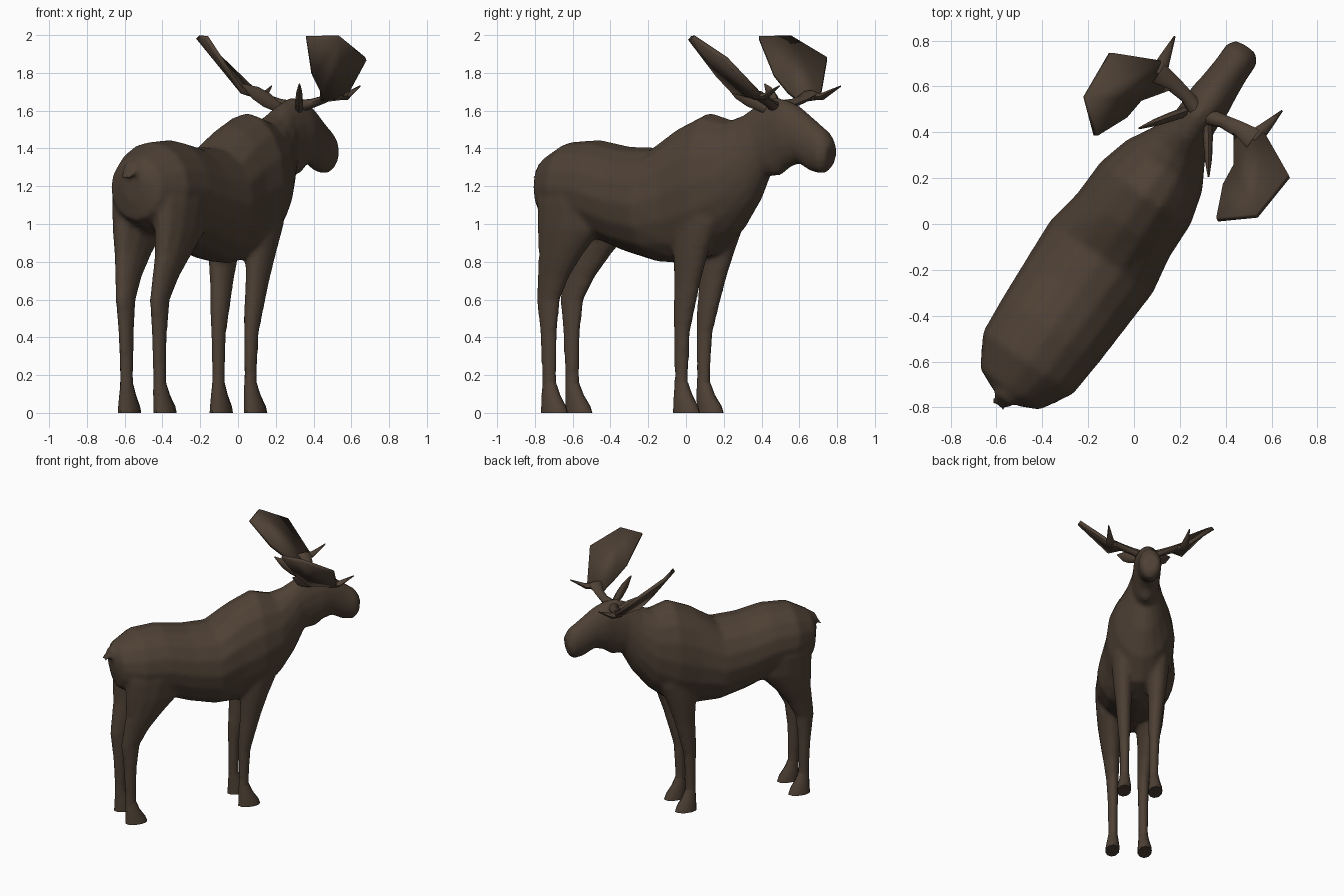
import bpy, bmesh, math
from mathutils import Vector

if "Cube" in bpy.data.objects:
    bpy.data.objects.remove(bpy.data.objects["Cube"])

coat = bpy.data.materials.new("dark brown coat")
coat.diffuse_color = (0.078, 0.053, 0.036, 1)
coat.use_nodes = True
coat.node_tree.nodes["Principled BSDF"].inputs["Base Color"].default_value = coat.diffuse_color

# The animal stands turned: s runs forward, t to its left
ANG = math.radians(55.3)
F = Vector((math.cos(ANG), math.sin(ANG), 0))
L = Vector((-math.sin(ANG), math.cos(ANG), 0))
Z = Vector((0, 0, 1))


def P(s, t, z):
    return F * s + L * (t + 0.035) + Z * z


def loft(bm, rings, n=12):
    """Closed tube through rings of (centre, half axis u, half axis v)."""
    loops = []
    for c, u, v in rings:
        loops.append([bm.verts.new(c + u * math.cos(2 * math.pi * i / n)
                                   + v * math.sin(2 * math.pi * i / n)) for i in range(n)])
    for a, b in zip(loops, loops[1:]):
        for i in range(n):
            j = (i + 1) % n
            bm.faces.new((a[i], a[j], b[j], b[i]))
    bm.faces.new(loops[0])
    bm.faces.new(loops[-1])


def finish(bm, name, angle=50):
    bmesh.ops.recalc_face_normals(bm, faces=bm.faces)
    me = bpy.data.meshes.new(name)
    bm.to_mesh(me)
    bm.free()
    ob = bpy.data.objects.new(name, me)
    bpy.context.collection.objects.link(ob)
    me.materials.append(coat)
    bpy.ops.object.select_all(action='DESELECT')
    ob.select_set(True)
    bpy.context.view_layer.objects.active = ob
    bpy.ops.object.shade_smooth_by_angle(angle=math.radians(angle))
    return ob


# Torso, neck and head: bottom s, bottom z, top s, top z, half width
spine = [(-.93, 1.12, -.95, 1.30, .07), (-.90, 1.02, -.90, 1.36, .16),
         (-.76, .95, -.76, 1.435, .24), (-.58, .92, -.58, 1.445, .255),
         (-.39, .85, -.39, 1.41, .265), (-.20, .80, -.20, 1.405, .275),
         (-.03, .79, -.03, 1.52, .245), (.15, .83, .13, 1.59, .24),
         (.30, .95, .27, 1.55, .20), (.42, 1.10, .36, 1.58, .14),
         (.50, 1.25, .44, 1.63, .10), (.58, 1.255, .54, 1.67, .095),
         (.64, 1.30, .62, 1.66, .098), (.71, 1.32, .70, 1.625, .088),
         (.79, 1.275, .81, 1.545, .08), (.865, 1.265, .885, 1.49, .08),
         (.90, 1.30, .92, 1.43, .055)]
body = bmesh.new()
loft(body, [((P(a, 0, b) + P(c, 0, d)) / 2, L * w,
             (P(c, 0, d) - P(a, 0, b)) / 2) for a, b, c, d, w in spine], 16)

# Legs: s, t, z, half length, half width
front_leg = [(.018, .103, .08, .042, .036), (.018, .103, .2, .038, .033),
             (.022, .105, .42, .045, .038), (.035, .108, .52, .058, .046),
             (.065, .115, .7, .078, .056), (.09, .12, .85, .105, .07),
             (.12, .12, 1.0, .14, .085), (.15, .12, 1.25, .15, .09)]
hind_leg = [(-.83, .107, .08, .045, .036), (-.832, .107, .2, .04, .034),
            (-.835, .107, .42, .048, .037), (-.835, .11, .6, .07, .044),
            (-.795, .12, .72, .095, .056), (-.74, .13, .84, .135, .074),
            (-.68, .135, .97, .2, .095), (-.66, .135, 1.12, .22, .11),
            (-.66, .12, 1.28, .2, .1)]
for leg in (front_leg, hind_leg):
    for side in (1, -1):
        loft(body, [(P(s, side * t, z), F * a, L * b) for s, t, z, a, b in leg])

# Tail stub
loft(body, [(P(-.88, 0, 1.32), L * .05, Z * .04), (P(-.95, 0, 1.295), L * .05, Z * .035),
            (P(-1.0, 0, 1.24), L * .04, (Z + F) * .022)], 8)
body_ob = finish(body, "body", 60)

# Blend the overlapping masses into one skin
rm = body_ob.modifiers.new("blend", 'REMESH')
rm.mode = 'VOXEL'
rm.voxel_size = 0.015
rm.use_smooth_shade = True
sm = body_ob.modifiers.new("soften", 'SMOOTH')
sm.factor = 0.5
sm.iterations = 6

# Hooves flare forward from the ankle to a flat sole
hoof = [(.037, 0, .082, .05), (.032, .035, .074, .049),
        (.012, .095, .053, .041), (0, .16, .037, .032)]
for label, leg in (("front", front_leg), ("hind", hind_leg)):
    for side, where in ((1, "left"), (-1, "right")):
        bm = bmesh.new()
        s, t = leg[0][:2]
        loft(bm, [(P(s + d, side * (t + d * .2), z), F * a, L * b)
                  for d, z, a, b in hoof], 10)
        finish(bm, f"{label}_{where}_hoof")

# Antler palm outline: s, t, z
palm = [(.222, .322, 1.985), (.335, .455, 1.99), (.557, .472, 1.875), (.655, .268, 1.668),
        (.60, .15, 1.652), (.456, .252, 1.70), (.36, .262, 1.79)]
for side, where in ((1, "left"), (-1, "right")):
    bm = bmesh.new()
    bm.faces.new([bm.verts.new(P(s, side * t, z)) for s, t, z in palm])
    ob = finish(bm, where + "_antler_palm", 20)
    sol = ob.modifiers.new("thickness", 'SOLIDIFY')
    sol.thickness = 0.026
    sol.offset = 0

    # Antler beam from skull to palm, and the forward tine
    bm = bmesh.new()
    loft(bm, [(P(.565, side * .03, 1.62), F * .04, Z * .035),
              (P(.59, side * .10, 1.637), F * .03, Z * .026),
              (P(.60, side * .17, 1.658), F * .036, Z * .022),
              (P(.60, side * .25, 1.69), F * .05, Z * .018)], 8)
    finish(bm, where + "_antler_beam")
    bm = bmesh.new()
    loft(bm, [(P(.60, side * .25, 1.675), L * .04, Z * .022),
              (P(.67, side * .265, 1.675), L * .026, Z * .02),
              (P(.775, side * .285, 1.73), L * .004, Z * .004)], 6)
    finish(bm, where + "_antler_tine")

    # Ear: flattened leaf pointing back and out
    bm = bmesh.new()
    base, tip = P(.53, side * .06, 1.61), P(.355, side * .185, 1.74)
    axis = (tip - base).normalized()
    flat = axis.cross(L * side + F * .6).normalized()
    thin = axis.cross(flat)
    loft(bm, [(base.lerp(tip, k), flat * w, thin * h) for k, w, h in
              ((0, .025, .022), (.35, .04, .02), (.65, .036, .016), (1, .004, .004))], 8)
    finish(bm, where + "_ear")
